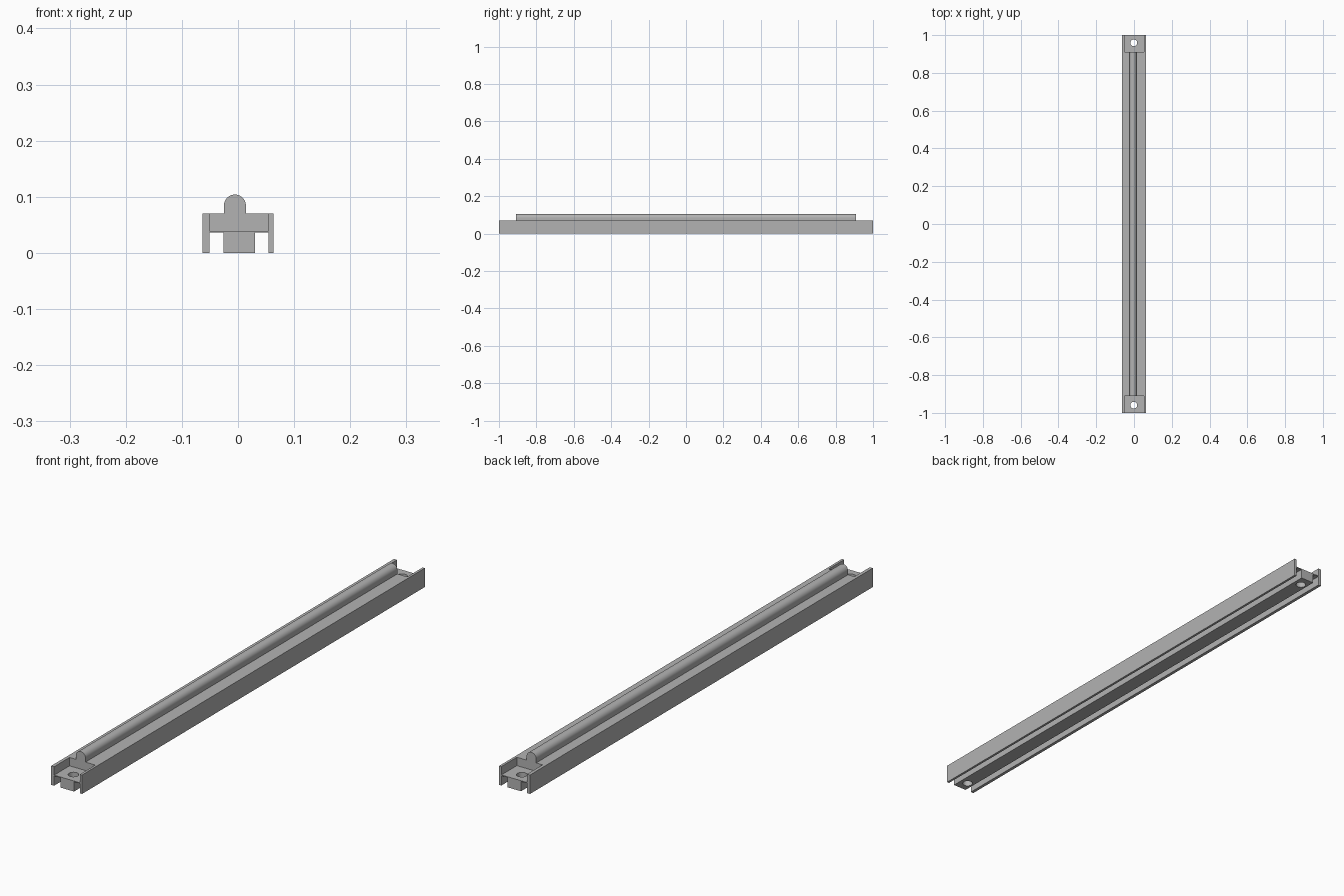
import bpy
import bmesh
import math

cube = bpy.data.objects.get("Cube")
if cube:
    bpy.data.objects.remove(cube, do_unlink=True)

grey = bpy.data.materials.new("plain grey")
grey.use_nodes = True
colour = (0.45, 0.45, 0.45, 1)
grey.diffuse_color = colour
grey.node_tree.nodes["Principled BSDF"].inputs["Base Color"].default_value = colour


def prism(name, outline, y0, y1):
    """Extrude an x-z outline along y."""
    bm = bmesh.new()
    face = bm.faces.new([bm.verts.new((x, y0, z)) for x, z in outline])
    grown = bmesh.ops.extrude_face_region(bm, geom=[face])["geom"]
    verts = [v for v in grown if isinstance(v, bmesh.types.BMVert)]
    bmesh.ops.translate(bm, verts=verts, vec=(0, y1 - y0, 0))
    bmesh.ops.recalc_face_normals(bm, faces=bm.faces)
    mesh = bpy.data.meshes.new(name)
    bm.to_mesh(mesh)
    bm.free()
    obj = bpy.data.objects.new(name, mesh)
    bpy.context.collection.objects.link(obj)
    mesh.materials.append(grey)
    return obj


def cut(target, cutter):
    """Subtract a hidden cutter from the target."""
    mod = target.modifiers.new(cutter.name, "BOOLEAN")
    mod.operation = "DIFFERENCE"
    mod.solver = "EXACT"
    mod.object = cutter
    cutter.hide_render = True
    cutter.hide_set(True)


def smooth(obj):
    bpy.ops.object.select_all(action="DESELECT")
    obj.select_set(True)
    bpy.context.view_layer.objects.active = obj
    bpy.ops.object.shade_smooth_by_angle(angle=math.radians(30))


# Main rail: web with two side flanges and a central foot
TOP, WEB, SHELF, END = 0.07, 0.036, 0.039, 0.91
IN_L, IN_R = -0.051, 0.054
rail = prism("rail_body", [
    (-0.063, 0), (IN_L, 0), (IN_L, WEB), (-0.026, WEB), (-0.026, 0),
    (0.03, 0), (0.03, WEB), (IN_R, WEB), (IN_R, 0), (0.063, 0),
    (0.063, TOP), (-0.063, TOP)], -1, 1)

# Open pockets and screw holes at both ends
for side, label in ((-1, "front"), (1, "back")):
    y0, y1 = sorted((side * END, side * 1.05))
    pocket = prism(label + "_pocket_cutter", [
        (IN_L, SHELF), (IN_R, SHELF), (IN_R, 0.1), (IN_L, 0.1)], y0, y1)
    cut(rail, pocket)
    bpy.ops.mesh.primitive_cylinder_add(
        vertices=32, radius=0.018, depth=0.3, location=(-0.001, side * 0.959, 0))
    hole = bpy.context.object
    hole.name = label + "_hole_cutter"
    hole.data.materials.append(grey)
    cut(rail, hole)
smooth(rail)

# Round-topped ridge along the rail
CX, R, TIP, STEPS = -0.0055, 0.0195, 0.104, 20
arc = [(CX + R * math.cos(math.pi * i / STEPS),
        TIP - R + R * math.sin(math.pi * i / STEPS)) for i in range(STEPS + 1)]
ridge = prism("round_ridge", [(CX - R, TOP), (CX + R, TOP)] + arc, -END, END)
smooth(ridge)
